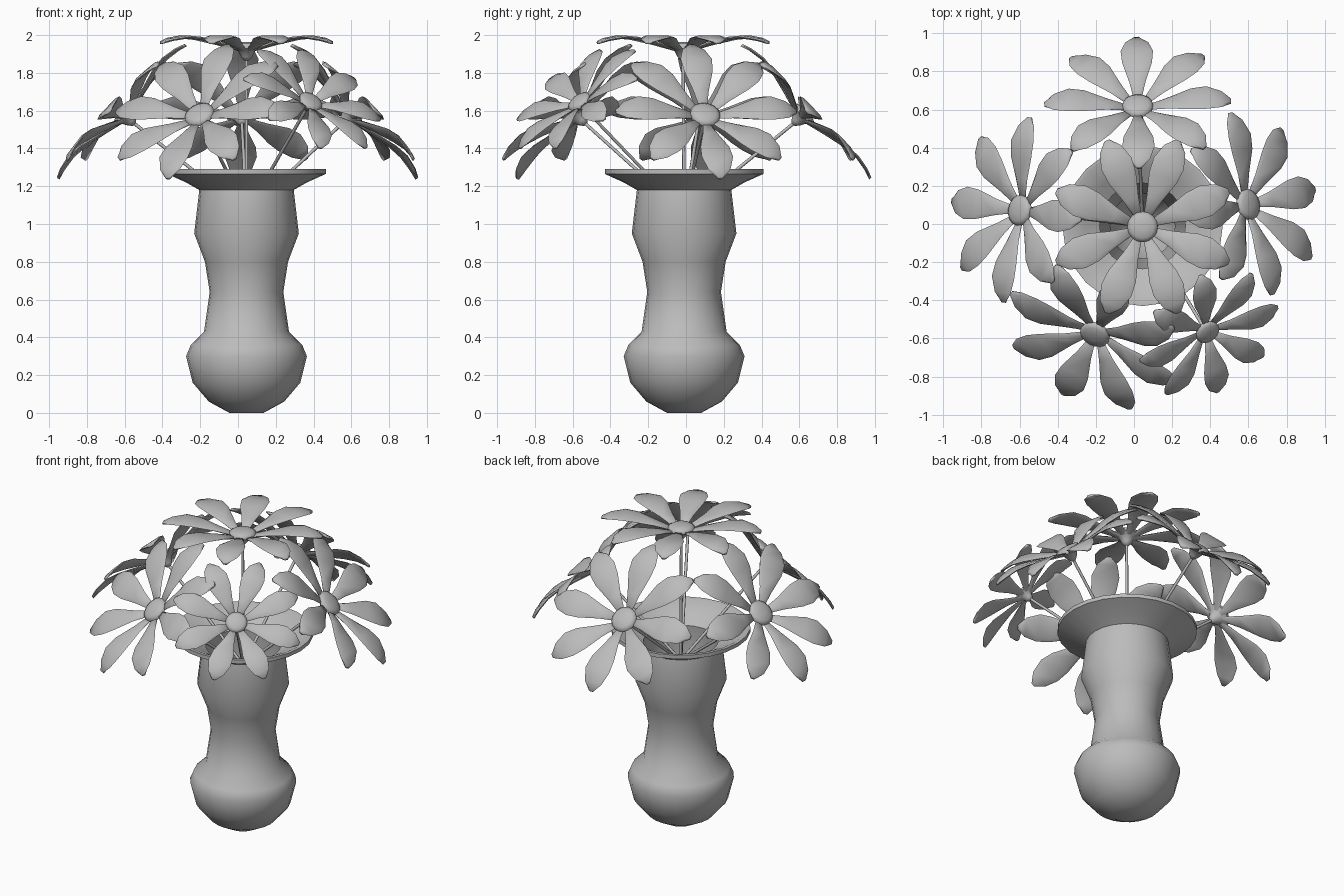
import bpy, bmesh
from math import radians, sin, cos, pi
from mathutils import Vector, Matrix

cube = bpy.data.objects.get("Cube")
if cube:
    bpy.data.objects.remove(cube, do_unlink=True)

grey = bpy.data.materials.new("soft_grey")
grey.use_nodes = True
grey.diffuse_color = (0.5, 0.5, 0.5, 1)
grey.node_tree.nodes["Principled BSDF"].inputs["Base Color"].default_value = (0.5, 0.5, 0.5, 1)

AXIS = Vector((0.045, -0.01, 0))


def make_object(name, bm, matrix=Matrix(), angle=60):
    bmesh.ops.recalc_face_normals(bm, faces=bm.faces)
    mesh = bpy.data.meshes.new(name)
    bm.to_mesh(mesh)
    bm.free()
    mesh.materials.append(grey)
    obj = bpy.data.objects.new(name, mesh)
    bpy.context.collection.objects.link(obj)
    obj.matrix_world = matrix
    bpy.ops.object.select_all(action='DESELECT')
    obj.select_set(True)
    bpy.context.view_layer.objects.active = obj
    bpy.ops.object.shade_smooth_by_angle(angle=radians(angle))
    return obj


def loft(bm, rings):
    """Skin closed rings of points and cap both ends."""
    loops = [[bm.verts.new(p) for p in ring] for ring in rings]
    n = len(loops[0])
    for a, b in zip(loops, loops[1:]):
        for i in range(n):
            j = (i + 1) % n
            bm.faces.new((a[i], a[j], b[j], b[i]))
    bm.faces.new(loops[0])
    bm.faces.new(loops[-1])


def lathe(bm, profile, sides):
    loft(bm, [[(r * cos(2 * pi * i / sides), r * sin(2 * pi * i / sides), z)
               for i in range(sides)] for r, z in profile])


# Vase: outer wall, lip, funnel mouth and hollow inside
bm = bmesh.new()
lathe(bm, [(0.09, 0), (0.2, 0.06), (0.285, 0.16), (0.32, 0.3), (0.295, 0.36), (0.225, 0.43),
           (0.195, 0.64), (0.22, 0.8), (0.277, 0.95), (0.25, 1.18), (0.32, 1.22),
           (0.42, 1.265), (0.42, 1.29), (0.4, 1.29), (0.3, 1.235), (0.225, 1.19),
           (0.25, 0.95), (0.17, 0.64), (0.19, 0.45), (0.08, 0.3)], 24)
make_object("vase", bm, Matrix.Translation(AXIS), 50)

# Petal rows: distance from the centre, half width, height
PETAL = [(0.05, 0.018, 0.0), (0.16, 0.042, 0.03), (0.28, 0.078, 0.058),
         (0.36, 0.085, 0.065), (0.44, 0.06, 0.052), (0.49, 0.014, 0.035)]


def add_petal(bm, turn):
    rot = Matrix.Rotation(turn, 3, 'Z')
    rings = []
    for r, w, z in PETAL:
        section = [(-w, 0), (-w * 0.72, -0.008), (w * 0.72, -0.008),
                   (w, 0), (w * 0.72, 0.008), (-w * 0.72, 0.008)]
        rings.append([rot @ Vector((r, y, z + h)) for y, h in section])
    loft(bm, rings)


def flower(name, centre, azimuth, tilt, scale=1.0, phase=0.0):
    centre = Vector(centre)
    matrix = (Matrix.Translation(centre) @ Matrix.Rotation(radians(azimuth), 4, 'Z')
              @ Matrix.Rotation(radians(tilt), 4, 'Y') @ Matrix.Scale(scale, 4))
    # Eight petals
    bm = bmesh.new()
    for i in range(8):
        add_petal(bm, radians(45 * i + phase))
    make_object(name + "_petals", bm, matrix, 80)
    # Domed centre with a cup beneath
    bm = bmesh.new()
    lathe(bm, [(0.012, -0.06), (0.03, -0.04), (0.045, -0.01), (0.08, 0.005),
               (0.08, 0.02), (0.06, 0.033), (0.02, 0.038)], 16)
    make_object(name + "_centre", bm, matrix)
    # Straight stem down into the neck
    top = matrix @ Vector((0, 0, -0.04))
    foot = AXIS + Vector((0, 0, 1.06))
    line = top - foot
    bm = bmesh.new()
    lathe(bm, [(0.009, 0), (0.009, line.length)], 8)
    make_object(name + "_stem", bm,
                Matrix.Translation(foot) @ line.to_track_quat('Z', 'Y').to_matrix().to_4x4())


flower("top_flower", (0.045, -0.015, 1.925), 0, 0, 1.0, 22.5)
flower("back_flower", (0.02, 0.61, 1.57), 91, 46)
flower("left_flower", (0.59, 0.1, 1.57), 13, 46)
flower("right_flower", (-0.59, 0.07, 1.57), 172, 46)
flower("front_right_flower", (-0.2, -0.57, 1.57), 242, 46)
flower("front_left_flower", (0.38, -0.56, 1.64), -52, 44, 0.82, 22.5)
